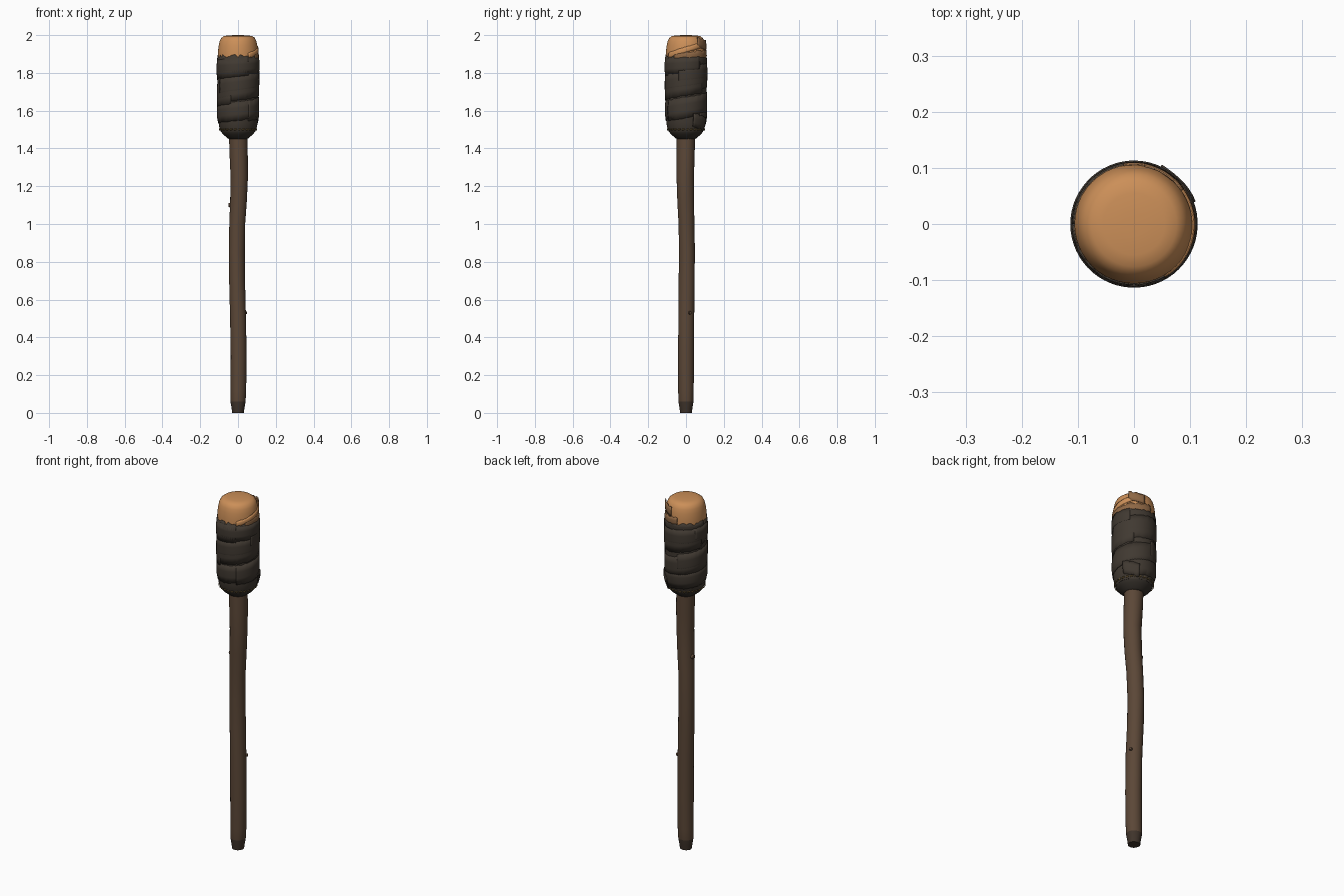
import bpy, bmesh, math, random
from mathutils import Vector

if "Cube" in bpy.data.objects:
    bpy.data.objects.remove(bpy.data.objects["Cube"])
random.seed(4)

def material(name, rgb):
    m = bpy.data.materials.new(name)
    m.diffuse_color = (*rgb, 1)
    m.use_nodes = True
    m.node_tree.nodes["Principled BSDF"].inputs["Base Color"].default_value = m.diffuse_color
    return m

WOOD = material("brown wood", (0.105, 0.063, 0.038))
CHAR = material("dark wood tip", (0.05, 0.034, 0.024))
CLOTH = material("charcoal cloth", (0.052, 0.041, 0.031))
COLLAR = material("dark collar", (0.034, 0.028, 0.022))
GLOW = material("orange ember", (0.60, 0.275, 0.098))
SCORCH = material("scorched cloth", (0.27, 0.135, 0.058))
THREAD = material("olive thread", (0.15, 0.10, 0.035))

def finish(name, bm, mats, angle=40):
    me = bpy.data.meshes.new(name)
    bm.to_mesh(me)
    bm.free()
    ob = bpy.data.objects.new(name, me)
    bpy.context.collection.objects.link(ob)
    for m in mats:
        me.materials.append(m)
    bpy.ops.object.select_all(action='DESELECT')
    ob.select_set(True)
    bpy.context.view_layer.objects.active = ob
    bpy.ops.object.shade_smooth_by_angle(angle=math.radians(angle))
    return ob

def rings(name, rows, mats, n=48, wobble=0.0, ragged=0.0):
    """Skin circular rows (x, y, z, radius), capped at both ends; ragged jitters the top row."""
    bm = bmesh.new()
    grid = []
    for j, (x, y, z, r) in enumerate(rows):
        row = []
        for i in range(n):
            a = math.tau * i / n
            rr = r * (1 + wobble * math.sin(3 * a + z * 9) + wobble * 0.6 * math.sin(5 * a - z * 14))
            dz = random.uniform(-ragged, ragged) if j == len(rows) - 1 else 0
            row.append(bm.verts.new((x + rr * math.cos(a), y + rr * math.sin(a), z + dz)))
        grid.append(row)
    for a, b in zip(grid, grid[1:]):
        for i in range(n):
            k = (i + 1) % n
            bm.faces.new((a[i], a[k], b[k], b[i]))
    bm.faces.new(grid[0][::-1])
    bm.faces.new(grid[-1])
    return finish(name, bm, mats)

def band(name, start, end, z0, z1, width, radius, mat, thick=0.004, ragged=0.003, lift=0.0):
    """Cloth strip winding from angle start to end (degrees), centre height z0 to z1."""
    bm = bmesh.new()
    n = max(6, int(abs(end - start) / 6))
    cols = []
    for i in range(n + 1):
        t = i / n
        a = math.radians(start + (end - start) * t)
        z = z0 + (z1 - z0) * t
        r = radius + lift * max(0, t - 0.8) * 5
        col = []
        for k in range(4):
            zz = z + width * (k / 3 - 0.5)
            if k in (0, 3):
                zz += random.uniform(-ragged, ragged)
            pinch = 0.012 * max(0, (1.56 - zz) / 0.06) + 0.004 * max(0, (zz - 1.9) / 0.09)
            rr = r - pinch - (0.002 if k in (0, 3) else 0)
            col.append(bm.verts.new((rr * math.cos(a), rr * math.sin(a), zz)))
        cols.append(col)
    for a, b in zip(cols, cols[1:]):
        for k in range(3):
            bm.faces.new((a[k], b[k], b[k + 1], a[k + 1]))
    bmesh.ops.recalc_face_normals(bm, faces=bm.faces)
    ob = finish(name, bm, [mat])
    s = ob.modifiers.new("thickness", 'SOLIDIFY')
    s.thickness = thick
    s.offset = 0
    return ob

# Crooked handle with a darker tapered foot
handle = rings("handle", [
    (0, 0, 0, 0.031), (0, 0, 0.025, 0.034), (0, 0, 0.06, 0.040), (0.002, 0, 0.12, 0.041),
    (0.003, 0, 0.3, 0.042), (0.001, 0.001, 0.5, 0.042), (-0.005, 0.004, 0.7, 0.042),
    (-0.007, 0.005, 0.85, 0.042), (-0.004, 0.002, 1.0, 0.042), (0.003, -0.002, 1.12, 0.044),
    (0.007, -0.004, 1.25, 0.046), (0.004, -0.002, 1.36, 0.048), (0, 0, 1.5, 0.049)],
    [WOOD, CHAR], n=24, wobble=0.015)
for f in handle.data.polygons:
    f.material_index = 1 if f.center.z < 0.05 else 0

# Knots on the handle
for name, pos, out, size in (("knot_upper", (-0.042, 0, 1.10), (-1, 0, 0), 0.013),
                             ("knot_lower", (0.037, 0.02, 0.53), (0.9, 0.4, 0), 0.009)):
    bm = bmesh.new()
    bmesh.ops.create_cone(bm, cap_ends=True, segments=10, radius1=size * 1.2,
                          radius2=size * 0.8, depth=0.018)
    rot = Vector((0, 0, 1)).rotation_difference(Vector(out))
    for v in bm.verts:
        v.co = rot @ v.co + Vector(pos)
    finish(name, bm, [WOOD])

# Collar under the head
rings("collar", [(0, 0, 1.45, 0.048), (0, 0, 1.455, 0.056), (0, 0, 1.475, 0.080),
                 (0, 0, 1.49, 0.090), (0, 0, 1.51, 0.094)], [COLLAR])

# Stitched thread around the base of the wrap
for i in range(28):
    a = 360 * i / 28
    band("thread_stitch", a, a + 8, 1.499, 1.502, 0.007, 0.1115, THREAD, thick=0.003, ragged=0)

# Rounded ember head
rings("ember_head", [(0, 0, 1.82, 0.104), (0, 0, 1.88, 0.1065), (0, 0, 1.915, 0.106),
                     (0, 0, 1.945, 0.102), (0, 0, 1.968, 0.097), (0, 0, 1.984, 0.089),
                     (0, 0, 1.994, 0.076), (0, 0, 1.998, 0.055), (0, 0, 2.0, 0.02)], [GLOW])

# Cloth sleeve with torn top
rings("cloth_sleeve", [(0, 0, 1.49, 0.091), (0, 0, 1.51, 0.099), (0, 0, 1.54, 0.104),
                       (0, 0, 1.60, 0.107), (0, 0, 1.70, 0.109), (0, 0, 1.80, 0.109),
                       (0, 0, 1.86, 0.108)], [CLOTH], n=64, wobble=0.004)

# Overlapping spiral wraps (angle from +x, -90 is the front)
for i, (a0, a1, z0, z1, w) in enumerate((
        (40, 330, 1.555, 1.61, 0.10), (-60, 250, 1.60, 1.69, 0.11),
        (100, 410, 1.66, 1.75, 0.11), (-150, 170, 1.72, 1.80, 0.11),
        (-20, 300, 1.785, 1.835, 0.10), (150, 400, 1.82, 1.845, 0.08))):
    band(f"cloth_wrap_{i}", a0, a1, z0, z1, w, 0.1095 + 0.0004 * i, CLOTH)
band("torn_rim", -180, 180, 1.865, 1.865, 0.045, 0.1085, CLOTH, ragged=0.009)

# Scorched strip on the back right, and loose ends
band("scorched_strip", -35, 100, 1.885, 1.90, 0.045, 0.1085, SCORCH, thick=0.003, ragged=0.007)
band("ember_strip", -60, 60, 1.89, 1.955, 0.03, 0.1085, GLOW, thick=0.003, ragged=0.002)
band("scorched_flap", 35, 80, 1.965, 1.945, 0.045, 0.110, SCORCH, thick=0.003, ragged=0.006)
band("lower_flap", 20, 65, 1.55, 1.53, 0.07, 0.115, CLOTH, ragged=0.006, lift=0.002)
